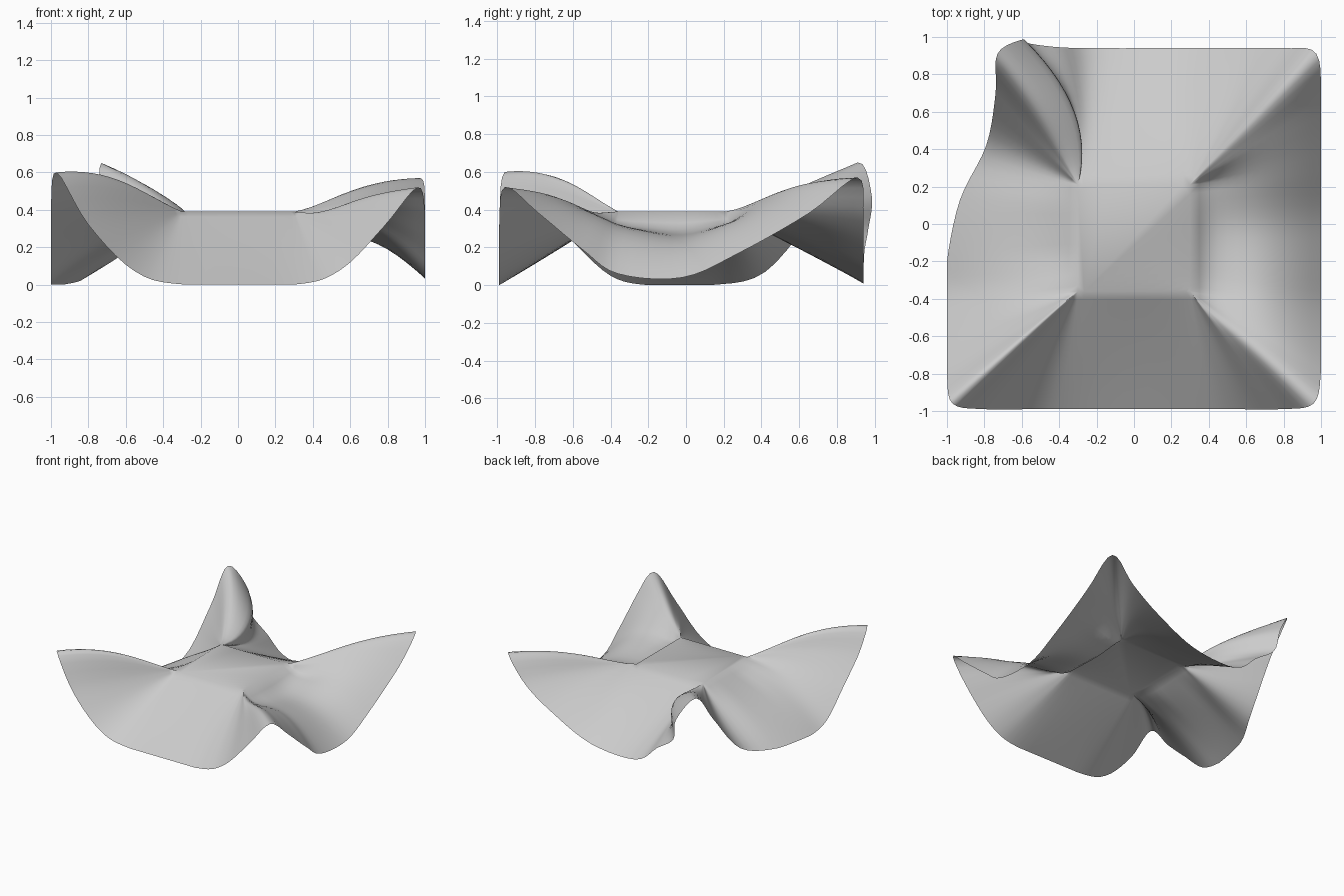
import bpy, bmesh
from mathutils import Vector

if "Cube" in bpy.data.objects:
    bpy.data.objects.remove(bpy.data.objects["Cube"])

TOP = 0.39          # height of the flat middle of the cloth
STEPS, RINGS = 5, 14

# Hem points counter-clockwise from the front left corner:
# x, y, z, then height bulge halfway up the drape
HEM = [
    (-.97, -.96, .60, .07), (-.80, -.99, .32, .01), (-.55, -.99, .07, 0),
    (-.28, -.99, 0, 0), (.30, -.99, 0, 0), (.55, -.99, .08, .01),
    (.78, -.99, .31, .01), (.96, -.96, .52, .01), (1, -.78, .38, .05),
    (1, -.55, .19, .10), (1, -.36, .06, .11), (1, -.02, .04, .065),
    (1, .28, .17, .08), (1, .65, .38, .07), (.975, .91, .57, .04),
    (.80, .94, .37, .02), (.55, .94, .20, .03), (.20, .94, .04, .02),
    (-.20, .94, .02, 0), (-.40, .945, .17, -.03), (-.56, .965, .29, -.02),
    (-.60, .985, .47, 0), (-.73, .91, .65, -.01), (-.74, .70, .40, -.04),
    (-.79, .42, .07, -.02), (-.93, .13, 0, .02), (-1, -.20, 0, .04),
    (-1, -.40, .05, .05), (-1, -.60, .23, .04), (-1, -.80, .42, .05),
]
# Sideways lean of the tucked fold at the back left corner
LEAN = {19: .05, 20: .11, 21: .12, 22: .04}
# Sag where the cloth first drops off the flat top
SAG = {0: .02, 7: .04, 8: .06, 9: .08, 10: .09, 11: .08, 12: .07, 13: .03,
       14: .02, 20: .02, 21: .02, 22: .03, 26: .02}


def top_edge(p):
    return Vector((min(max(p.x * .75, -.30), .30),
                   min(max(p.y * .75, -.36), .21), TOP))


def spline(pts, i, t):
    a, b, c, d = (pts[(i + k) % len(pts)] for k in (-1, 0, 1, 2))
    return b + (c - a) * (t / 2) + (a * 2 - b * 5 + c * 4 - d) * (t * t / 2) \
        + (b * 3 - a - c * 3 + d) * (t ** 3 / 2)


n = len(HEM)
hem = [Vector(h[:3]) for h in HEM]
mid = [(p + top_edge(p)) / 2 + Vector((LEAN.get(i, 0), 0, HEM[i][3]))
       for i, p in enumerate(hem)]

# Draped sides: each column runs from the flat top through the fold to the hem
bm = bmesh.new()
cols = []
for i in range(n):
    for s in range(STEPS):
        t = s / STEPS
        h, m = spline(hem, i, t), spline(mid, i, t)
        h.x, h.z = max(-1, min(1, h.x)), max(0, h.z)
        e = top_edge(h)
        sag = SAG.get(i, 0) * (1 - t) + SAG.get((i + 1) % n, 0) * t
        col = []
        for r in range(RINGS + 1):
            u = r / RINGS
            p = e * ((1 - u) * (1 - 2 * u)) + m * (4 * u * (1 - u)) + h * (u * (2 * u - 1))
            p.z -= sag * 12.2 * u * (1 - u) ** 4
            col.append(bm.verts.new(p))
        cols.append(col)
for a, b in zip(cols, cols[1:] + cols[:1]):
    for r in range(RINGS):
        bm.faces.new((a[r], a[r + 1], b[r + 1], b[r]))

# Flat top
bmesh.ops.remove_doubles(bm, verts=bm.verts, dist=.0005)
rim = [e for e in bm.edges if e.is_boundary and all(v.co.z > TOP - .001 and
       abs(v.co.x) < .301 and -.361 < v.co.y < .211 for v in e.verts)]
bmesh.ops.contextual_create(bm, geom=rim)
bmesh.ops.recalc_face_normals(bm, faces=bm.faces)
if sum(f.normal.z * f.calc_area() for f in bm.faces) < 0:
    bmesh.ops.reverse_faces(bm, faces=bm.faces)

mesh = bpy.data.meshes.new("draped_cloth")
bm.to_mesh(mesh)
bm.free()
cloth = bpy.data.objects.new("draped_cloth", mesh)
bpy.context.collection.objects.link(cloth)
for f in mesh.polygons:
    f.use_smooth = True
